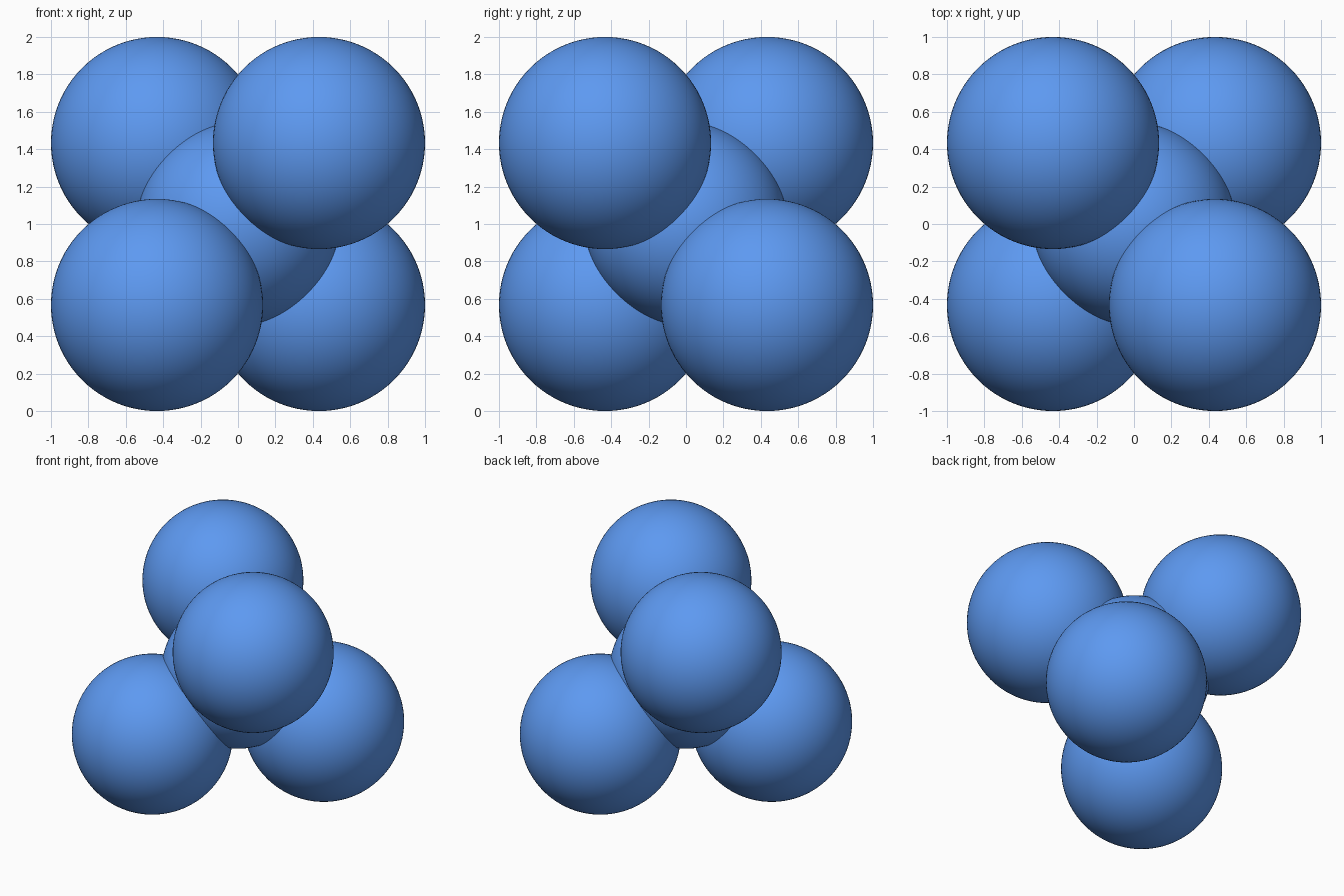
import bpy

if "Cube" in bpy.data.objects:
    bpy.data.objects.remove(bpy.data.objects["Cube"])

R = 0.567          # outer sphere radius
C = 1.0 - R        # offset of outer spheres from the middle
CORE = 0.54        # central sphere radius

blue = bpy.data.materials.new("blue")
blue.diffuse_color = (0.11, 0.32, 0.88, 1)
blue.use_nodes = True
blue.node_tree.nodes["Principled BSDF"].inputs["Base Color"].default_value = blue.diffuse_color


def ball(name, radius, location):
    bpy.ops.mesh.primitive_uv_sphere_add(segments=96, ring_count=48,
                                         radius=radius, location=location)
    obj = bpy.context.object
    obj.name = name
    obj.data.materials.append(blue)
    bpy.ops.object.shade_smooth()
    return obj


# central ball
ball("core_ball", CORE, (0, 0, 1))

# four outer balls on the corners of a tetrahedron
corners = {
    "front_lower_ball": (-1, -1, -1),
    "front_upper_ball": (1, -1, 1),
    "back_upper_ball": (-1, 1, 1),
    "back_lower_ball": (1, 1, -1),
}
for name, (x, y, z) in corners.items():
    ball(name, R, (x * C, y * C, 1 + z * C))
